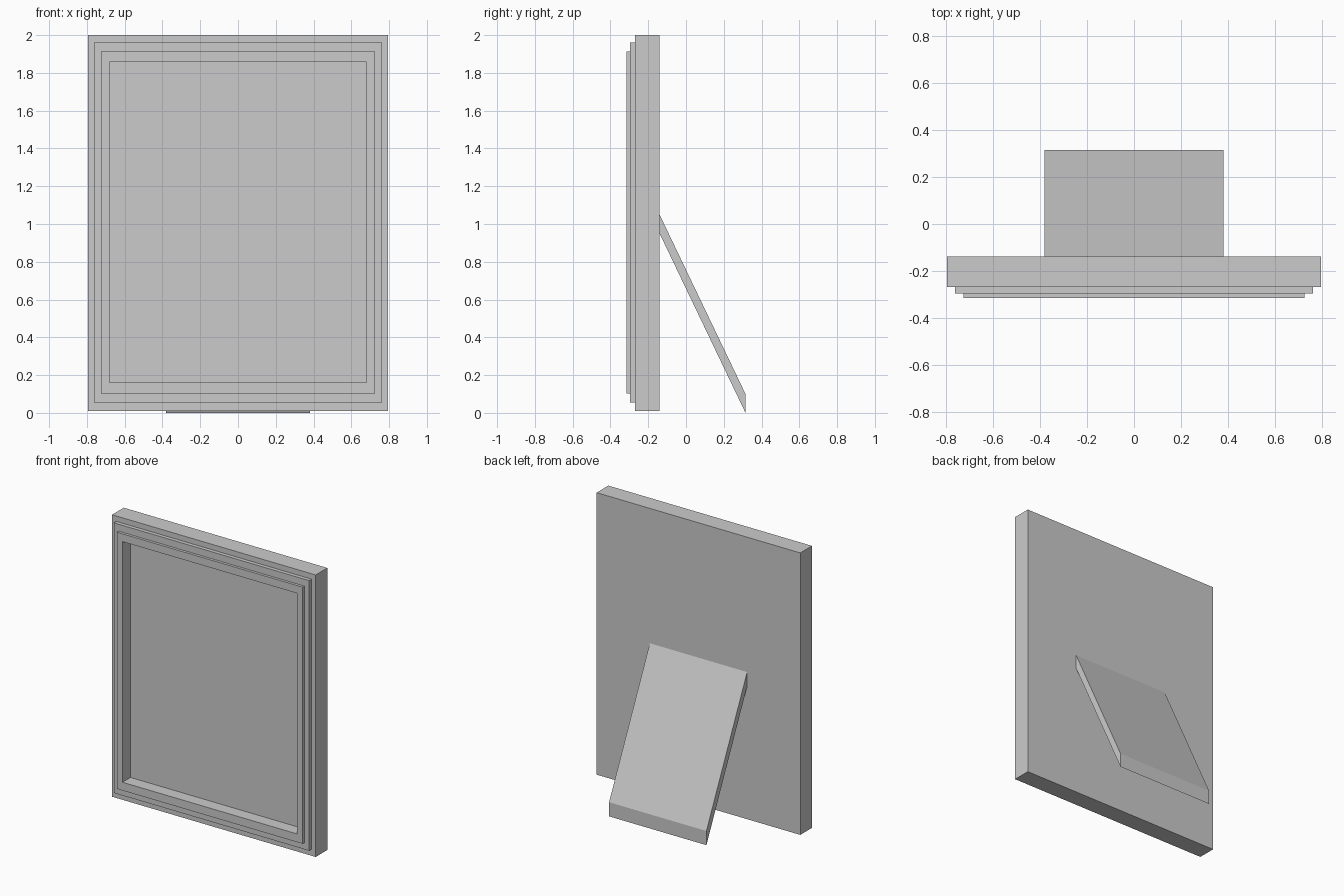
import bpy, bmesh

if "Cube" in bpy.data.objects:
    bpy.data.objects.remove(bpy.data.objects["Cube"])


def make_object(name, bm):
    bmesh.ops.recalc_face_normals(bm, faces=bm.faces)
    mesh = bpy.data.meshes.new(name)
    bm.to_mesh(mesh)
    bm.free()
    obj = bpy.data.objects.new(name, mesh)
    bpy.context.collection.objects.link(obj)
    return obj


def loft(name, loops):
    """Join matching point loops with quads and cap both ends."""
    bm = bmesh.new()
    rings = [[bm.verts.new(p) for p in loop] for loop in loops]
    for a, b in zip(rings, rings[1:]):
        n = len(a)
        for i in range(n):
            j = (i + 1) % n
            bm.faces.new((a[i], a[j], b[j], b[i]))
    bm.faces.new(rings[0])
    bm.faces.new(rings[-1])
    return make_object(name, bm)


def rectangle(hx, z0, z1, y):
    return [(-hx, y, z0), (hx, y, z0), (hx, y, z1), (-hx, y, z1)]


# Picture frame: stepped moulding around a recessed picture panel
outer = (0.795, 0.01, 2.0)
step_1 = (0.762, 0.056, 1.962)
step_2 = (0.725, 0.102, 1.913)
opening = (0.681, 0.16, 1.858)
sections = [(outer, -0.139), (outer, -0.269),
            (step_1, -0.269), (step_1, -0.296),
            (step_2, -0.296), (step_2, -0.315),
            (opening, -0.315), (opening, -0.226)]
loft("picture_frame", [rectangle(*size, y) for size, y in sections])

# Slanted rear support, its top end set slightly into the back
y_top, y_foot = -0.165, 0.315
z_top = 0.95 + 0.025 * 0.95 / 0.454
side = [(y_top, z_top), (y_top, z_top + 0.1), (y_foot, 0.1), (y_foot, 0.0)]
loft("rear_stand", [[(x, y, z) for y, z in side] for x in (-0.38, 0.38)])
